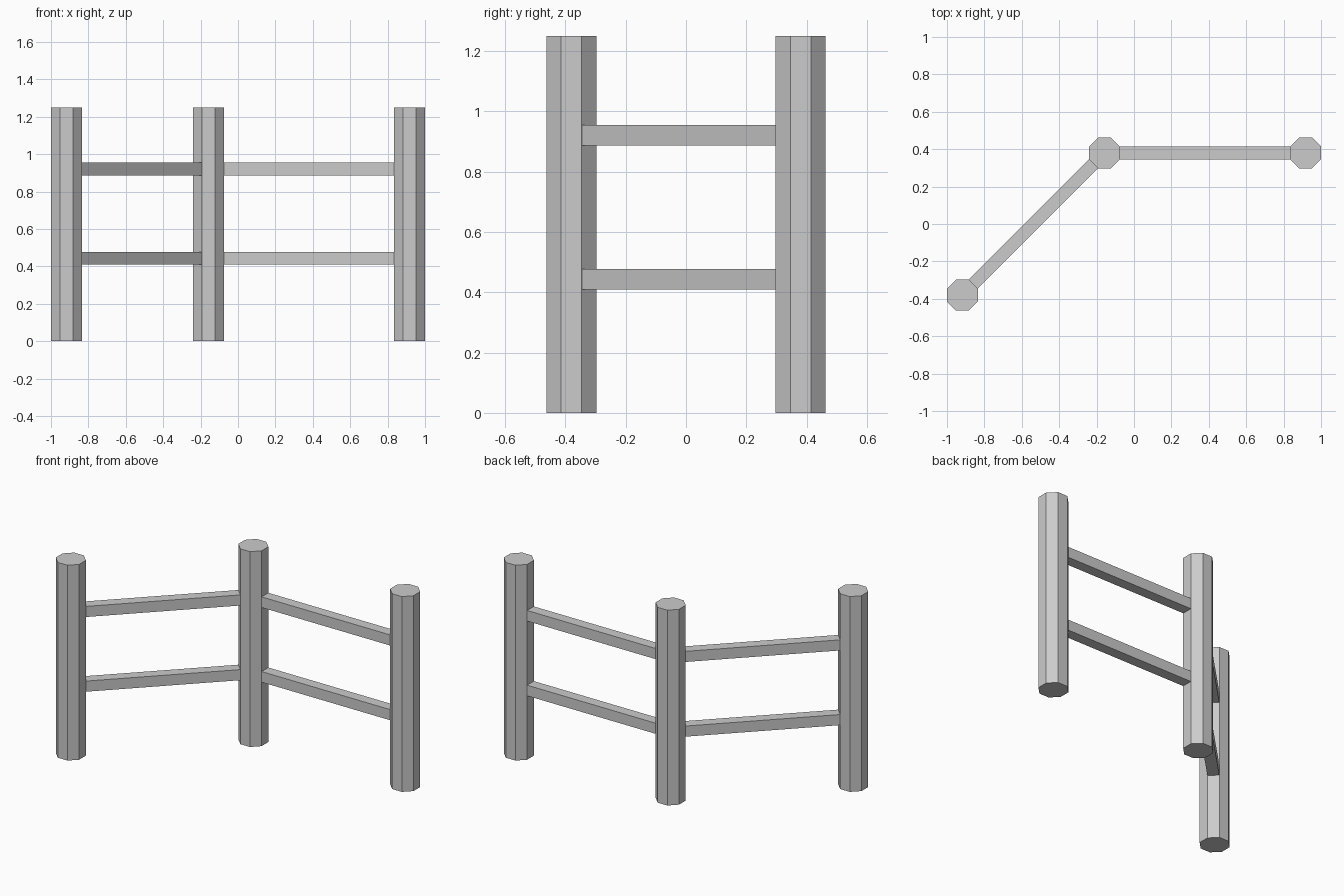
import bpy
import math
from mathutils import Vector

if "Cube" in bpy.data.objects:
    bpy.data.objects.remove(bpy.data.objects["Cube"])

POST_W = 0.165      # post width across flats
POST_H = 1.25
RAIL_T = 0.068      # square rail, as wide as one post face
RAIL_Z = (0.443, 0.921)
SPAN = 1.075        # distance between post centres

right = Vector((0.9175, 0.38, 0))
middle = right - Vector((SPAN, 0, 0))
left = Vector((-0.9175, -0.38, 0))


def add_post(name, pos):
    # octagonal post with flats facing the axes
    bpy.ops.mesh.primitive_cylinder_add(
        vertices=8, radius=POST_W / 2 / math.cos(math.pi / 8), depth=POST_H,
        location=pos + Vector((0, 0, POST_H / 2)))
    ob = bpy.context.object
    ob.name = name
    # rotate the ring so no corner lies on an axis
    if any(abs(v.co.x) < 1e-4 for v in ob.data.vertices):
        ob.rotation_euler.z = math.pi / 8


def add_rail(name, a, b, z):
    # square bar running between the facing sides of two posts
    d = b - a
    bpy.ops.mesh.primitive_cube_add(
        size=1, location=(a + b) / 2 + Vector((0, 0, z)),
        rotation=(0, 0, math.atan2(d.y, d.x)))
    ob = bpy.context.object
    ob.name = name
    ob.scale = (d.length - POST_W, RAIL_T, RAIL_T)


# posts
for name, pos in (("left_post", left), ("corner_post", middle), ("right_post", right)):
    add_post(name, pos)

# rails
for level, z in zip(("lower", "upper"), RAIL_Z):
    add_rail(f"{level}_rail_left", left, middle, z)
    add_rail(f"{level}_rail_right", middle, right, z)
